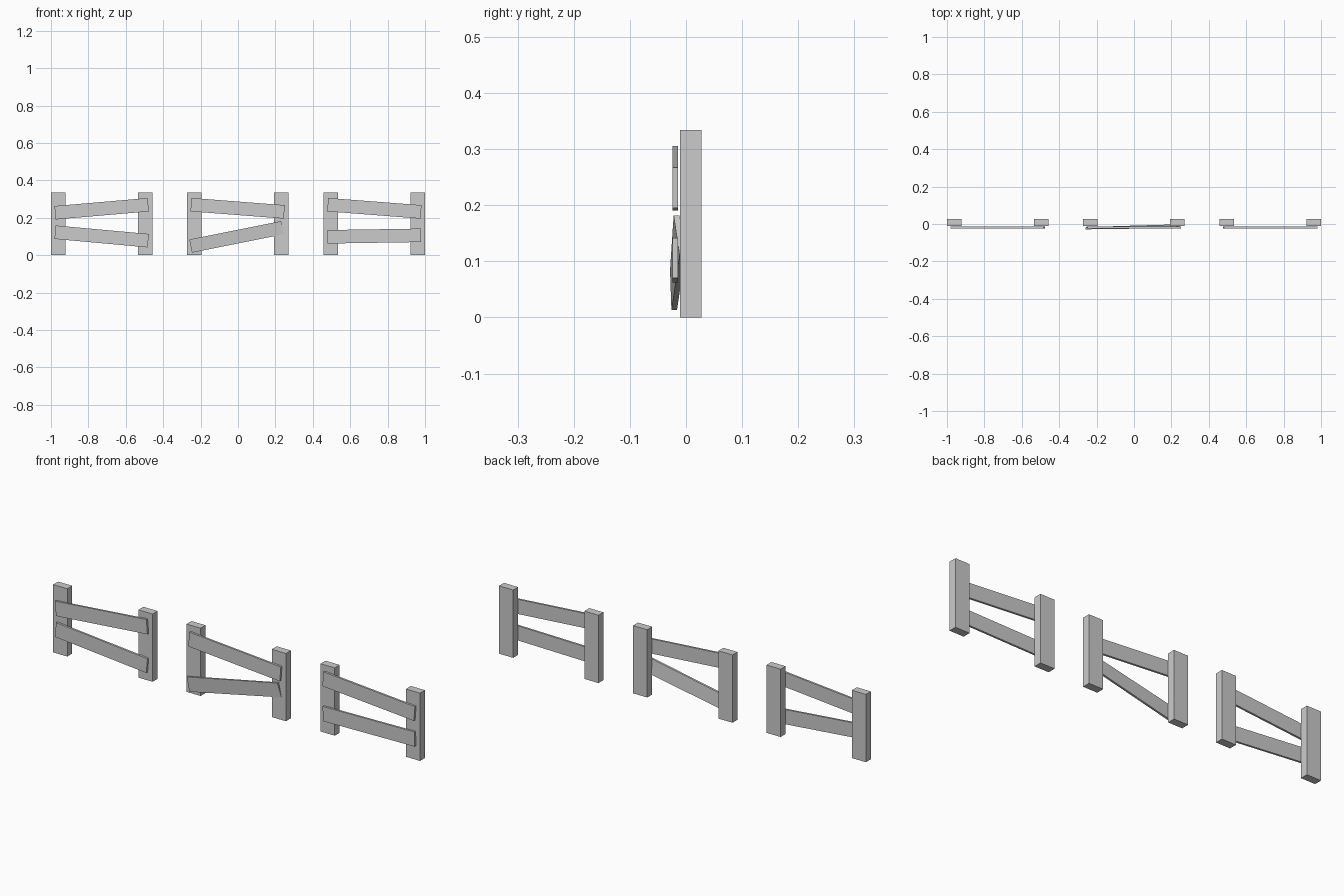
import bpy, bmesh
from math import radians
from mathutils import Matrix, Vector

if "Cube" in bpy.data.objects:
    bpy.data.objects.remove(bpy.data.objects["Cube"])

POST_W, POST_H = 0.077, 0.334
POST_Y0, POST_Y1 = -0.011, 0.0275
RAIL_L, RAIL_H, RAIL_T = 0.5, 0.072, 0.01


def box(name, size, matrix, tweak=None):
    """Box of a given size; tweak optionally moves its local corners."""
    bm = bmesh.new()
    bmesh.ops.create_cube(bm, size=1)
    for v in bm.verts:
        v.co = Vector(a * b for a, b in zip(v.co, size))
        if tweak:
            tweak(v.co)
    bm.transform(matrix)
    mesh = bpy.data.meshes.new(name)
    bm.to_mesh(mesh)
    bm.free()
    obj = bpy.data.objects.new(name, mesh)
    bpy.context.collection.objects.link(obj)
    return obj


def post(name, x):
    box(name, (POST_W, POST_Y1 - POST_Y0, POST_H),
        Matrix.Translation((x, (POST_Y0 + POST_Y1) / 2, POST_H / 2)))


def rail(name, x, z, angle, tweak=None):
    box(name, (RAIL_L, RAIL_T, RAIL_H),
        Matrix.Translation((x, -0.019, z)) @ Matrix.Rotation(radians(-angle), 4, 'Y'),
        tweak)


def loosen(co):
    # loose board: left end hangs forward, lower right corner sinks into the post
    if co.x < 0:
        co.y += -0.0045 if co.z > 0 else -0.002
    else:
        co.y += 0.002 if co.z > 0 else 0.0125


# centre x, (upper rail z, angle), (lower rail x offset, z, angle, tweak)
sections = [
    ("left", -0.729, (0.248, 4.9), (0, 0.100, -5.2, None)),
    ("middle", -0.002, (0.2505, -4.4), (-0.006, 0.0975, 11.3, loosen)),
    ("right", 0.729, (0.2505, -4.4), (0, 0.102, 0.9, None)),
]
for side, cx, (uz, ua), (dx, lz, la, tweak) in sections:
    # two posts per section
    for s, end in ((-1, "left"), (1, "right")):
        post(f"{side}_section_{end}_post", cx + s * 0.2325)
    # two crooked rails nailed to the front
    rail(f"{side}_section_upper_rail", cx, uz, ua)
    rail(f"{side}_section_lower_rail", cx + dx, lz, la, tweak)
